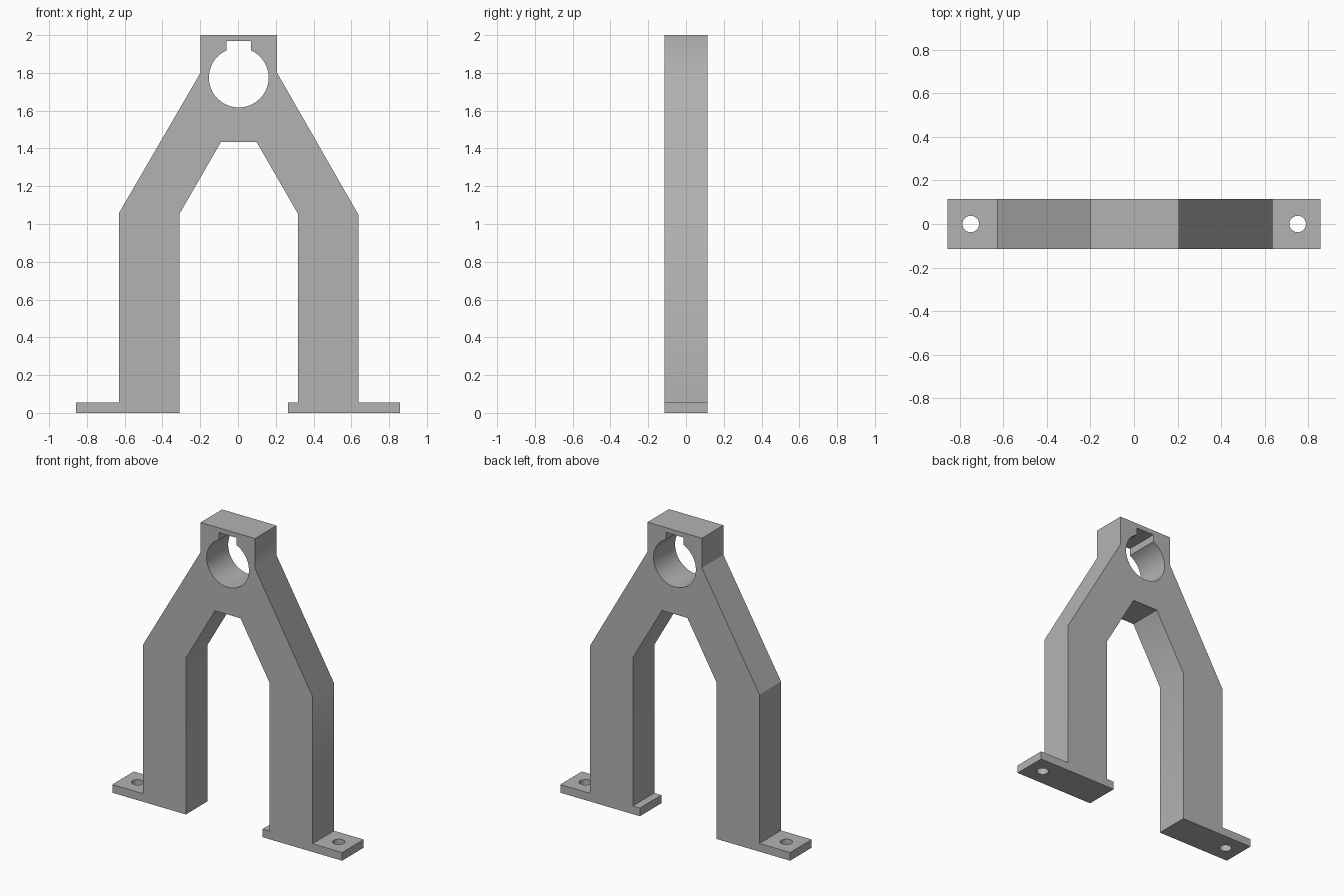
import bpy, bmesh
from math import sin, cos, asin, pi, radians
from mathutils import Vector

old = bpy.data.objects.get("Cube")
if old:
    bpy.data.objects.remove(old, do_unlink=True)

DEPTH = 0.115        # half thickness of the bracket
CENTRE = 0.004       # centre line of the arch
FOOT = 0.055         # foot plate thickness

gray = bpy.data.materials.new("light gray")
gray.use_nodes = True
gray.diffuse_color = (0.45, 0.45, 0.45, 1)
gray.node_tree.nodes["Principled BSDF"].inputs["Base Color"].default_value = (0.45, 0.45, 0.45, 1)


def prism(name, points, sweep):
    """Extrude a closed outline of 3D points along a vector."""
    bm = bmesh.new()
    face = bm.faces.new([bm.verts.new(p) for p in points])
    out = bmesh.ops.extrude_face_region(bm, geom=[face])
    moved = [g for g in out["geom"] if isinstance(g, bmesh.types.BMVert)]
    bmesh.ops.translate(bm, vec=Vector(sweep), verts=moved)
    bmesh.ops.recalc_face_normals(bm, faces=bm.faces)
    mesh = bpy.data.meshes.new(name)
    bm.to_mesh(mesh)
    bm.free()
    obj = bpy.data.objects.new(name, mesh)
    bpy.context.collection.objects.link(obj)
    mesh.materials.append(gray)
    return obj


def front_prism(name, outline, half):
    return prism(name, [(x, -half, z) for x, z in outline], (0, 2 * half, 0))


# Arched bracket: the right foot ends flush, the left foot has an inner lip
def half_outline(side, foot_end, knee, lip):
    arch = [(0.095, 1.433), (0.313, 1.055)]
    inner = [(0.313, FOOT), (lip, FOOT), (lip, 0)] if lip else [(0.313, 0)]
    outer = [(0.633, FOOT), (0.633, knee), (0.203, 1.8), (0.203, 2)]
    pts = [(CENTRE + side * x, z) for x, z in arch + inner]
    pts += [(side * foot_end, 0), (side * foot_end, FOOT)]
    return pts + [(CENTRE + side * x, z) for x, z in outer]


left = half_outline(1, 0.858, 1.05, 0.26)
right = half_outline(-1, 0.858, 1.06, None)
bracket = front_prism("bracket", left + right[::-1], DEPTH)

# Shaft bore with a keyway on top
RADIUS, KEY, BORE_Z = 0.158, 0.066, 1.775
start = pi / 2 + asin(KEY / RADIUS)
span = 2 * pi - 2 * asin(KEY / RADIUS)
steps = 56
bore = [(CENTRE + RADIUS * cos(start + span * i / steps),
         BORE_Z + RADIUS * sin(start + span * i / steps)) for i in range(steps + 1)]
bore += [(CENTRE + KEY, 1.968), (CENTRE - KEY, 1.968)]
cutters = [front_prism("bore_cutter", bore, 0.3)]

# Bolt holes through the feet
for side, x in (("left", 0.752), ("right", -0.75)):
    ring = [(x + 0.038 * cos(2 * pi * i / 32), 0.038 * sin(2 * pi * i / 32), -0.1) for i in range(32)]
    cutters.append(prism(side + "_bolt_cutter", ring, (0, 0, 0.3)))

bpy.context.view_layer.objects.active = bracket
for cutter in cutters:
    cutter.hide_render = True
    mod = bracket.modifiers.new("cut", "BOOLEAN")
    mod.operation = "DIFFERENCE"
    mod.solver = "EXACT"
    mod.object = cutter
    bpy.ops.object.modifier_apply(modifier=mod.name)
    bpy.data.objects.remove(cutter, do_unlink=True)

for obj in bpy.context.selected_objects:
    obj.select_set(False)
bracket.select_set(True)
bpy.ops.object.shade_smooth_by_angle(angle=radians(30))
